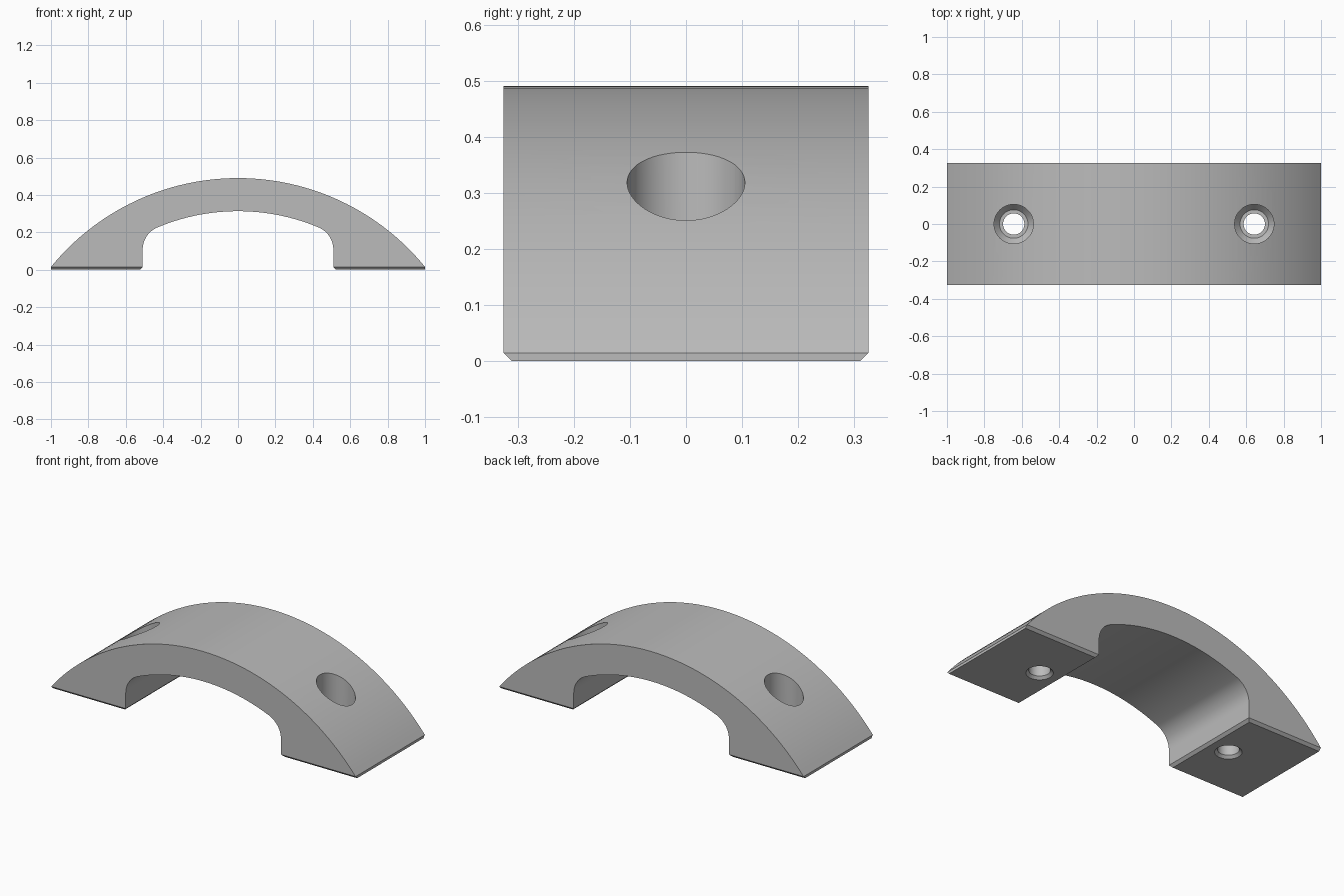
import bpy, bmesh
from math import sin, cos, asin, atan2, pi, sqrt, radians

cube = bpy.data.objects.get("Cube")
if cube:
    bpy.data.objects.remove(cube)

HALF_Y, WALL_X, LIP = 0.325, 0.51, 0.015
ARC_Z, R_OUT, R_IN, R_FIL = -0.80, 1.29, 1.113, 0.13

grey = bpy.data.materials.new("plain grey")
grey.use_nodes = True
colour = (0.5, 0.5, 0.5, 1)
grey.diffuse_color = colour
grey.node_tree.nodes["Principled BSDF"].inputs["Base Color"].default_value = colour


def arc(cx, cz, r, a0, a1, n):
    """Points on an arc, angles measured from straight up towards +x."""
    steps = [a0 + (a1 - a0) * i / n for i in range(n + 1)]
    return [(cx + r * sin(a), cz + r * cos(a)) for a in steps]


def make_object(name, bm):
    bmesh.ops.recalc_face_normals(bm, faces=bm.faces)
    mesh = bpy.data.meshes.new(name)
    bm.to_mesh(mesh)
    bm.free()
    mesh.materials.append(grey)
    obj = bpy.data.objects.new(name, mesh)
    bpy.context.collection.objects.link(obj)
    return obj


# Arched handle: outer arc, foot, rounded inner corner, inner arc
fx = WALL_X - R_FIL
fz = ARC_Z + sqrt((R_IN - R_FIL) ** 2 - fx ** 2)
a_in = atan2(fx, fz - ARC_Z)
a_out = asin(1 / R_OUT)
outer = arc(0, ARC_Z, R_OUT, -a_out, a_out, 64)
outer[0], outer[-1] = (-1, LIP), (1, LIP)
right = [(WALL_X, LIP)] + arc(fx, fz, R_FIL, pi / 2, a_in, 12)
inner = arc(0, ARC_Z, R_IN, a_in, -a_in, 32)[1:-1]
left = [(-x, z) for x, z in reversed(right)]

bm = bmesh.new()
front = bm.faces.new([bm.verts.new((x, -HALF_Y, z)) for x, z in outer + right + inner + left])
ext = bmesh.ops.extrude_face_region(bm, geom=[front], use_keep_orig=True)
moved = [v for v in ext["geom"] if isinstance(v, bmesh.types.BMVert)]
bmesh.ops.translate(bm, verts=moved, vec=(0, 2 * HALF_Y, 0))

# Feet: drop the undersides and draw them in as a chamfer
soles = [f for f in bm.faces if all(abs(v.co.z - LIP) < 1e-4 for v in f.verts)]
for face in bmesh.ops.extrude_discrete_faces(bm, faces=soles)["faces"]:
    for v in face.verts:
        v.co.z = 0
        v.co.y *= (HALF_Y - LIP) / HALF_Y
        if abs(v.co.x) < 0.9:
            v.co.x *= (WALL_X + LIP) / WALL_X
handle = make_object("arched_handle", bm)

# Screw holes: wide bore, cone, ledge, narrow hole, flared mouth
steps = [(0, 0.6), (0.105, 0.6), (0.105, 0.11), (0.076, 0.075), (0.057, 0.075),
         (0.057, LIP), (0.077, -0.005), (0, -0.005)]
for side, x in (("left", 0.643), ("right", -0.643)):
    bm = bmesh.new()
    verts = [bm.verts.new((r, 0, z)) for r, z in steps]
    edges = [bm.edges.new(pair) for pair in zip(verts, verts[1:])]
    bmesh.ops.spin(bm, geom=verts + edges, cent=(0, 0, 0), axis=(0, 0, 1),
                   angle=2 * pi, steps=64, use_duplicate=False)
    bmesh.ops.remove_doubles(bm, verts=bm.verts, dist=1e-4)
    cutter = make_object(side + "_screw_hole_cutter", bm)
    cutter.location.x = x
    cutter.hide_render = True
    cutter.hide_set(True)
    cut = handle.modifiers.new(side + "_screw_hole", "BOOLEAN")
    cut.operation = "DIFFERENCE"
    cut.solver = "EXACT"
    cut.object = cutter

# Apply the cuts, then shade smooth with sharp edges kept
bpy.ops.object.select_all(action="DESELECT")
handle.select_set(True)
bpy.context.view_layer.objects.active = handle
for name in [m.name for m in handle.modifiers]:
    bpy.ops.object.modifier_apply(modifier=name)
for obj in [o for o in bpy.data.objects if o.name.endswith("_screw_hole_cutter")]:
    bpy.data.objects.remove(obj)
bpy.ops.object.shade_smooth_by_angle(angle=radians(25))
